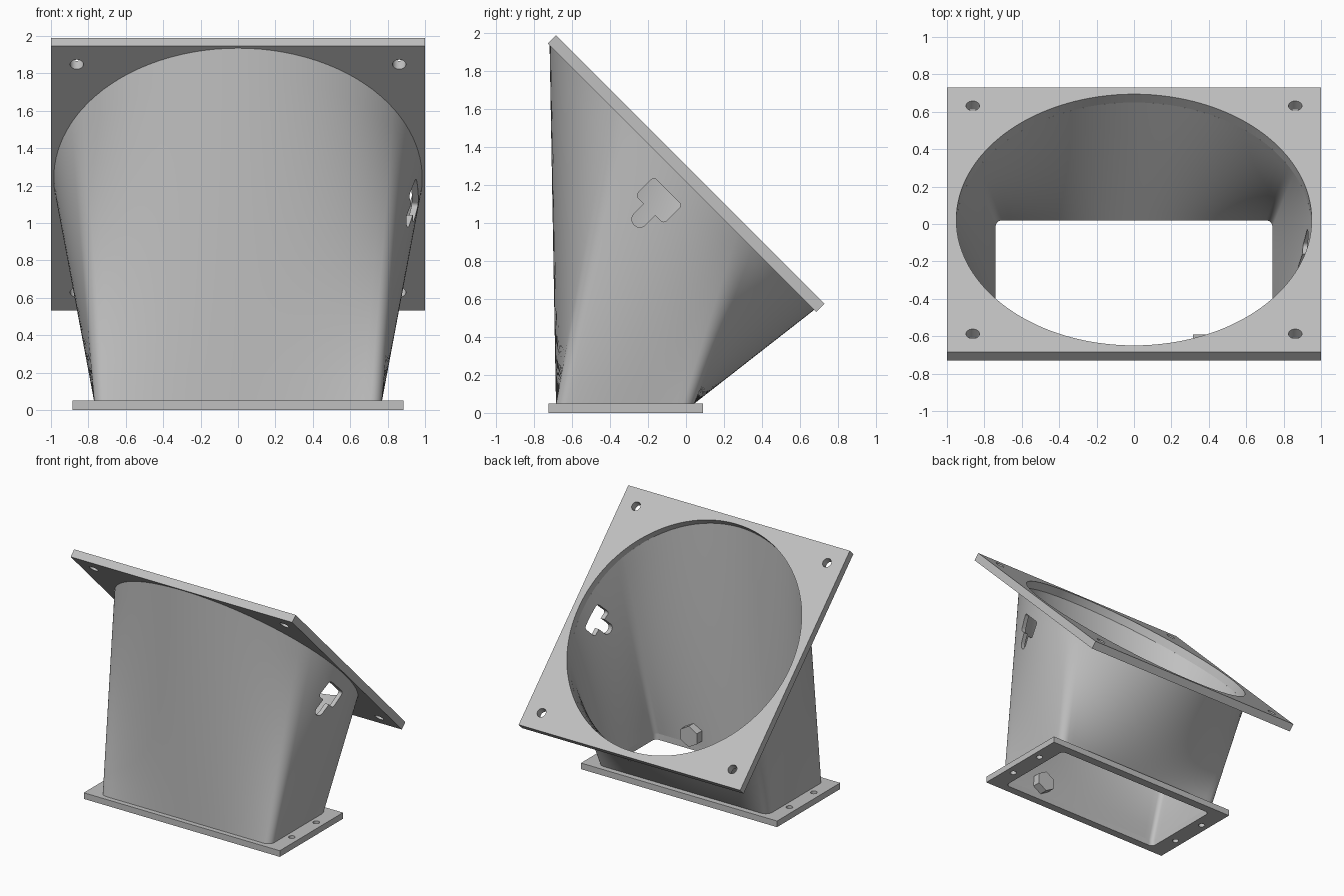
import bpy, bmesh, math
from mathutils import Matrix, Vector

cube = bpy.data.objects.get("Cube")
if cube:
    bpy.data.objects.remove(cube, do_unlink=True)

# Single material
GREY = (0.53, 0.53, 0.53, 1)
grey = bpy.data.materials.new("plain grey")
grey.use_nodes = True
grey.diffuse_color = GREY
grey.node_tree.nodes["Principled BSDF"].inputs["Base Color"].default_value = GREY


def rounded_rect(hx, hy, r, long_cuts=1, short_cuts=1, arc=6):
    """Counterclockwise outline starting at the end of the +x side."""
    pts = []
    corners = [(1, 1), (-1, 1), (-1, -1), (1, -1)]
    for i, (sx, sy) in enumerate(corners):
        c = Vector((sx * (hx - r), sy * (hy - r)))
        for k in range(arc + 1):
            a = math.pi / 2 * (i + k / arc)
            pts.append(c + r * Vector((math.cos(a), math.sin(a))))
        nx, ny = corners[(i + 1) % 4]
        a = math.pi / 2 * (i + 1)
        end = Vector((nx * (hx - r), ny * (hy - r))) + r * Vector((math.cos(a), math.sin(a)))
        cuts = short_cuts if i % 2 else long_cuts
        start = pts[-1].copy()
        pts += [start.lerp(end, k / cuts) for k in range(1, cuts)]
    return pts


def circle(r, n, turn=0.0):
    return [Vector((r * math.cos(turn + math.tau * i / n), r * math.sin(turn + math.tau * i / n)))
            for i in range(n)]


def finish(name, bm):
    bmesh.ops.recalc_face_normals(bm, faces=bm.faces)
    me = bpy.data.meshes.new(name)
    bm.to_mesh(me)
    bm.free()
    me.materials.append(grey)
    ob = bpy.data.objects.new(name, me)
    bpy.context.collection.objects.link(ob)
    return ob


def prism(name, pts, height, matrix):
    """Outline extruded along local z, centred on the matrix origin."""
    bm = bmesh.new()
    low, high = [[bm.verts.new(matrix @ Vector((p.x, p.y, s * height / 2))) for p in pts]
                 for s in (-1, 1)]
    n = len(pts)
    bm.faces.new(low[::-1])
    bm.faces.new(high)
    for i in range(n):
        j = (i + 1) % n
        bm.faces.new((low[i], low[j], high[j], high[i]))
    return finish(name, bm)


def box_outline(hx, hy):
    return [Vector(p) for p in ((hx, hy), (-hx, hy), (-hx, -hy), (hx, -hy))]


def activate(ob):
    bpy.ops.object.select_all(action='DESELECT')
    ob.select_set(True)
    bpy.context.view_layer.objects.active = ob


def cut(ob, cutters):
    for c in cutters:
        c.hide_render = True
        activate(ob)
        mod = ob.modifiers.new("cut", 'BOOLEAN')
        mod.operation = 'DIFFERENCE'
        mod.solver = 'EXACT'
        mod.object = c
        bpy.ops.object.modifier_apply(modifier=mod.name)
        bpy.data.objects.remove(c, do_unlink=True)


def smooth(ob):
    activate(ob)
    bpy.ops.object.shade_smooth_by_angle(angle=math.radians(30))


# Main dimensions
BASE_T, TOP_T = 0.05, 0.063
BASE_Y = -0.32
tilt = Matrix.Rotation(math.radians(-45), 4, 'X')
mouth = Matrix.Translation((0, -0.022, 1.2385)) @ tilt     # underside of the tilted plate
top_mid = mouth @ Matrix.Translation((0, 0, TOP_T / 2))
base_mid = Matrix.Translation((0, BASE_Y, BASE_T / 2))
OUTER, INNER = (0.77, 0.365, 0.06), (0.74, 0.34, 0.035)
R_OUT, R_IN = 0.985, 0.95


# Duct: ruled loft from rounded rectangle to tilted circle, matched by arc length
def loft_rings(dims, radius, steps=14):
    foot = rounded_rect(*dims, long_cuts=32, short_cuts=16)
    lengths = [(foot[(i + 1) % len(foot)] - p).length for i, p in enumerate(foot)]
    total, run = sum(lengths), dims[1] - dims[2]
    lower, upper = [], []
    for p, step in zip(foot, lengths):
        a = math.tau * run / total
        lower.append(Vector((p.x, p.y + BASE_Y, BASE_T)))
        upper.append(mouth @ Vector((radius * math.cos(a), radius * math.sin(a), 0)))
        run += step
    return [[b.lerp(t, k / steps) for b, t in zip(lower, upper)] for k in range(steps + 1)]


bm = bmesh.new()
rings = loft_rings(OUTER, R_OUT) + loft_rings(INNER, R_IN)[::-1]
rings = [[bm.verts.new(p) for p in ring] for ring in rings]
for k, ring in enumerate(rings):
    nxt = rings[(k + 1) % len(rings)]
    for i in range(len(ring)):
        j = (i + 1) % len(ring)
        bm.faces.new((ring[i], ring[j], nxt[j], nxt[i]))
duct = finish("duct", bm)

# T-shaped opening in the left wall
h = math.sqrt(0.5)
slot = Matrix(((0, 0, 1, 0.9), (h, h, 0, -0.143), (-h, h, 0, 1.12), (0, 0, 0, 1)))
cut(duct, [
    prism("slot_head_cutter", rounded_rect(0.105, 0.068, 0.022), 0.6, slot),
    prism("slot_stem_cutter", rounded_rect(0.042, 0.092, 0.04), 0.6,
          slot @ Matrix.Translation((0, -0.091, 0))),
])
smooth(duct)

# Tilted square plate with round opening and four screw holes
top_plate = prism("top_plate", box_outline(1, 1), TOP_T, top_mid)
cut(top_plate, [prism("mouth_cutter", circle(R_IN, 128), 0.3, top_mid)] + [
    prism("screw_cutter", circle(0.036, 24), 0.3,
          top_mid @ Matrix.Translation((sx * 0.862, sy * 0.862, 0)))
    for sx in (-1, 1) for sy in (-1, 1)])
smooth(top_plate)

# Base flange with rectangular opening and two screw holes at each end
base_plate = prism("base_flange", box_outline(0.885, 0.4075), BASE_T, base_mid
                   @ Matrix.Translation((0, 0.0025, 0)))
cut(base_plate, [prism("outlet_cutter", rounded_rect(*INNER), 0.3, base_mid)] + [
    prism("screw_cutter", circle(0.025, 20), 0.3,
          base_mid @ Matrix.Translation((sx * 0.82, sy * 0.157, 0)))
    for sx in (-1, 1) for sy in (-1, 1)])
smooth(base_plate)

# Hexagonal boss inside the front wall
prism("hex_boss", circle(0.085, 6, math.pi / 6), 0.08,
      Matrix.Translation((0.39, -0.632, 0.137)) @ Matrix.Rotation(math.pi / 2, 4, 'X'))
